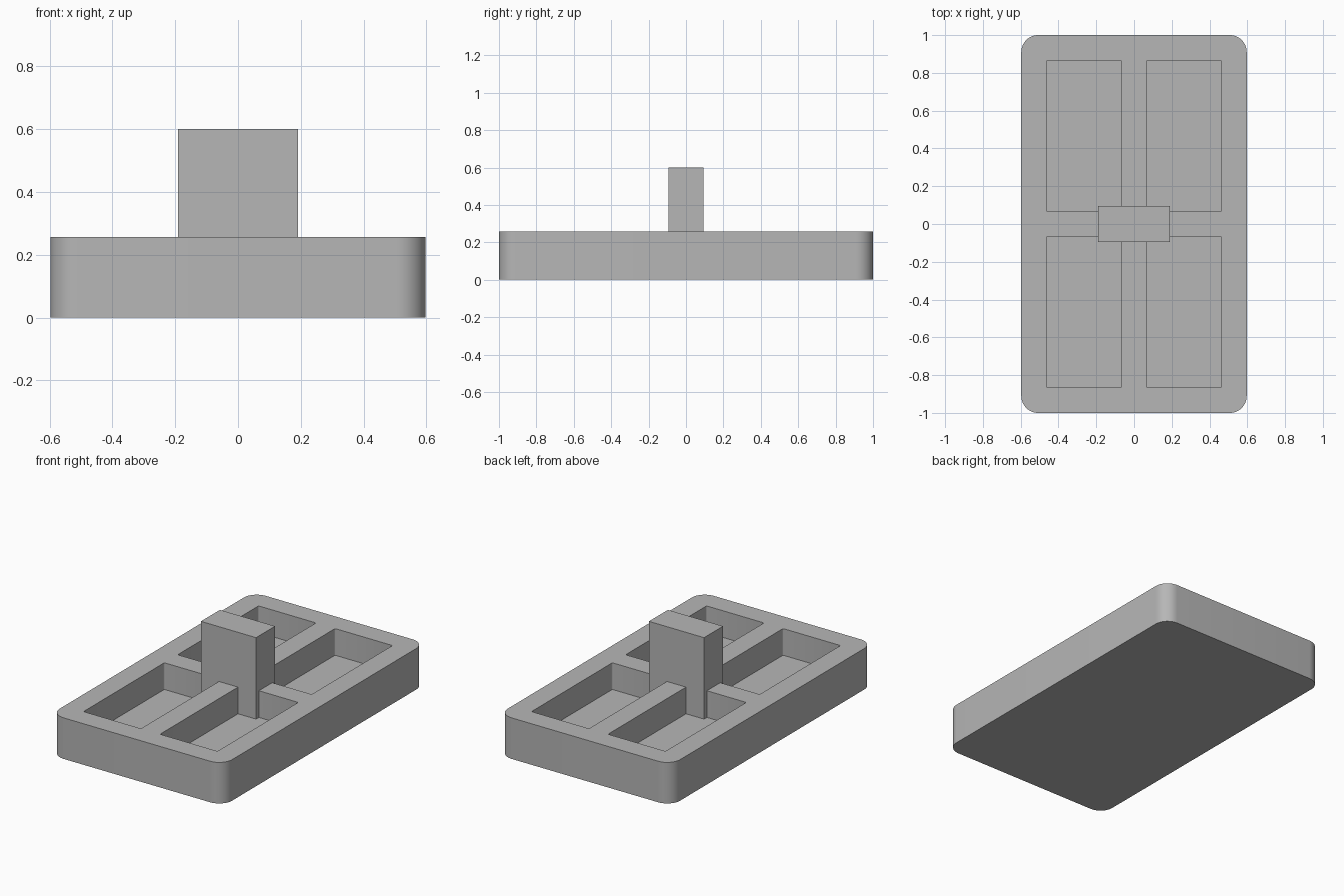
import bpy
import bmesh
from math import radians

default_cube = bpy.data.objects.get("Cube")
if default_cube:
    bpy.data.objects.remove(default_cube, do_unlink=True)

HEIGHT, FLOOR, TOP = 0.257, 0.09, 0.60
HALF_WIDTH, HALF_LENGTH = 0.597, 1.0
RIB = 0.066                      # half thickness of the cross ribs
POCKET_X, POCKET_Y = 0.464, 0.866  # outer limits of the pockets

grey = bpy.data.materials.new("plain grey")
grey.use_nodes = True
colour = (0.47, 0.47, 0.47, 1)
grey.diffuse_color = colour
grey.node_tree.nodes["Principled BSDF"].inputs["Base Color"].default_value = colour


def block(name, low, high, radius=0.0, segments=1):
    """Box between two corners, with optional rounded vertical edges."""
    bm = bmesh.new()
    bmesh.ops.create_cube(bm, size=1)
    for v in bm.verts:
        v.co = [l + (c + 0.5) * (h - l) for l, h, c in zip(low, high, v.co)]
    if radius:
        upright = [e for e in bm.edges
                   if abs(e.verts[0].co.z - e.verts[1].co.z) > 1e-4]
        bmesh.ops.bevel(bm, geom=upright, offset=radius, segments=segments,
                        profile=0.5, affect='EDGES')
    mesh = bpy.data.meshes.new(name)
    bm.to_mesh(mesh)
    bm.free()
    mesh.materials.append(grey)
    obj = bpy.data.objects.new(name, mesh)
    bpy.context.collection.objects.link(obj)
    return obj


# Tray body with rounded corners
tray = block("tray", (-HALF_WIDTH, -HALF_LENGTH, 0),
             (HALF_WIDTH, HALF_LENGTH, HEIGHT), 0.09, 12)
bpy.context.view_layer.objects.active = tray
tray.select_set(True)

# Four pockets cut into the tray, leaving a cross of ribs
for sx in (-1, 1):
    for sy in (-1, 1):
        xs = sorted((sx * RIB, sx * POCKET_X))
        ys = sorted((sy * RIB, sy * POCKET_Y))
        cutter = block("pocket_cutter", (xs[0], ys[0], FLOOR),
                       (xs[1], ys[1], HEIGHT + 0.1), 0.008, 3)
        cutter.hide_render = True
        cut = tray.modifiers.new("pocket", 'BOOLEAN')
        cut.operation = 'DIFFERENCE'
        cut.solver = 'EXACT'
        cut.object = cutter
        bpy.ops.object.modifier_apply(modifier=cut.name)
        bpy.data.objects.remove(cutter, do_unlink=True)

bpy.ops.object.shade_smooth_by_angle(angle=radians(35))

# Central post standing on the pocket floor, across the ribs
block("centre_post", (-0.191, -0.094, FLOOR - 0.02), (0.191, 0.094, TOP))
